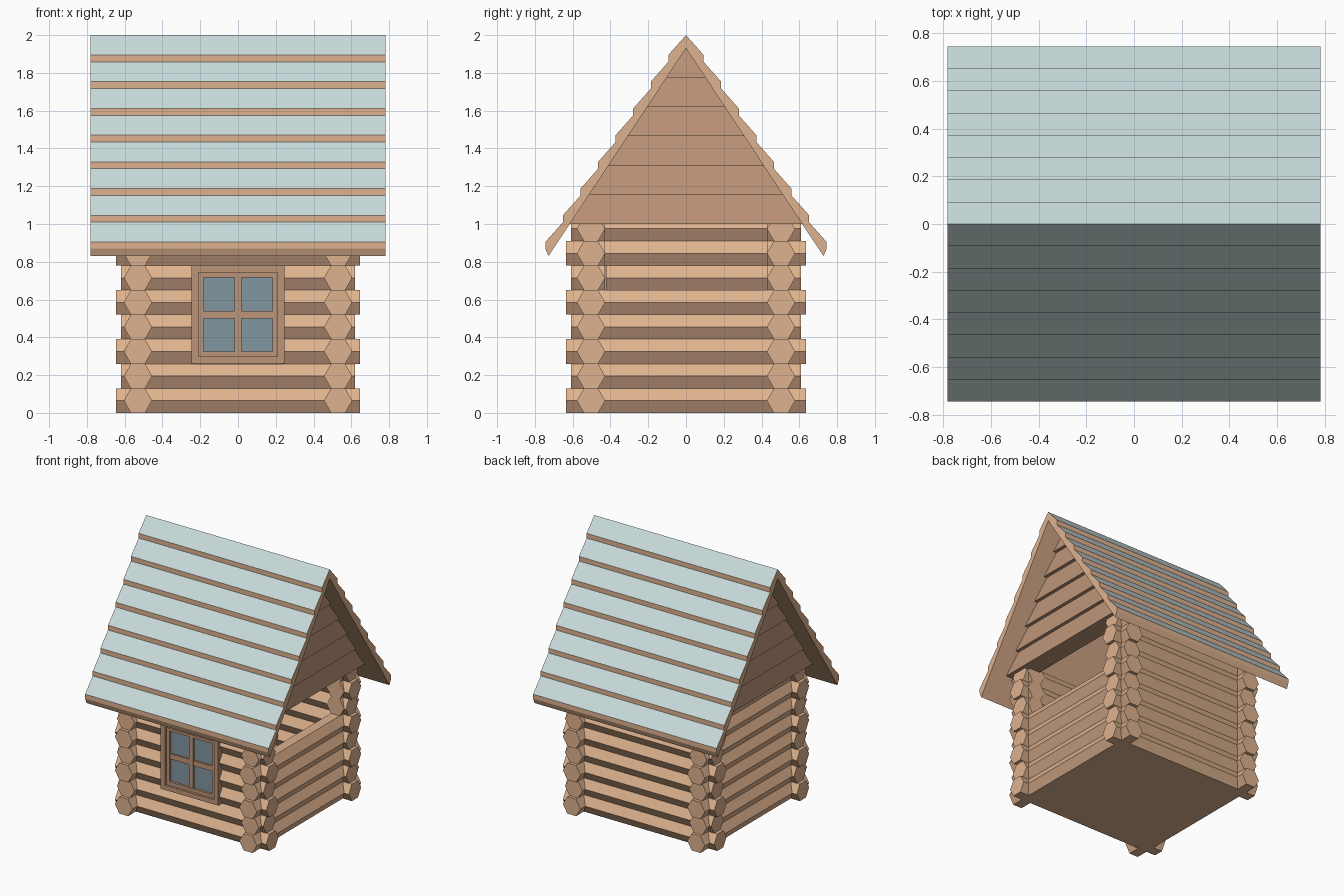
import bpy, bmesh, math

cube = bpy.data.objects.get("Cube")
if cube:
    bpy.data.objects.remove(cube, do_unlink=True)


def material(name, rgb):
    linear = [(c / 255 / 12.92) if c < 11 else ((c / 255 + 0.055) / 1.055) ** 2.4 for c in rgb]
    m = bpy.data.materials.new(name)
    m.use_nodes = True
    m.diffuse_color = (*linear, 1)
    m.node_tree.nodes["Principled BSDF"].inputs["Base Color"].default_value = (*linear, 1)
    return m


WOOD = material("light wood", (222, 178, 143))
BROWN = material("brown boards", (190, 149, 120))
ROOF = material("pale blue roof", (201, 219, 219))
GLASS = material("window glass", (130, 150, 160))

PITCH, RADIUS = 0.13, 0.075      # log height and hexagon radius
WALL_X, WALL_Y = 0.53, 0.503     # wall centre lines
ROWS = 8


def prism(bm, profile, axis, a, b):
    """Extrude a closed (u, z) profile along x or y from a to b."""
    def place(t, u, z):
        return (t, u, z) if axis == "x" else (u, t, z)
    rings = [[bm.verts.new(place(t, u, z)) for u, z in profile] for t in (a, b)]
    bm.faces.new(rings[0])
    bm.faces.new(rings[1][::-1])
    n = len(profile)
    for i in range(n):
        j = (i + 1) % n
        bm.faces.new((rings[0][i], rings[1][i], rings[1][j], rings[0][j]))


def box(bm, x0, x1, y0, y1, z0, z1):
    prism(bm, [(y0, z0), (y1, z0), (y1, z1), (y0, z1)], "x", x0, x1)


def finish(name, bm, *mats):
    bmesh.ops.recalc_face_normals(bm, faces=bm.faces[:])
    mesh = bpy.data.meshes.new(name)
    bm.to_mesh(mesh)
    bm.free()
    for m in mats:
        mesh.materials.append(m)
    obj = bpy.data.objects.new(name, mesh)
    bpy.context.collection.objects.link(obj)
    return obj


def log_wall(name, axis, centre, half_length, gap_rows=(), gap=0):
    """Stack hexagonal logs; rows in gap_rows are split around an opening."""
    bm = bmesh.new()
    for row in range(ROWS):
        z = PITCH * (row + 0.5)
        hexagon = [(centre + RADIUS * math.cos(k * math.pi / 3),
                    z + PITCH / 2 * math.sin(k * math.pi / 3) / math.sin(math.pi / 3))
                   for k in range(6)]
        end = half_length - (0.025 if row % 2 else 0)
        if row in gap_rows:
            prism(bm, hexagon, axis, -end, -gap)
            prism(bm, hexagon, axis, gap, end)
        else:
            prism(bm, hexagon, axis, -end, end)
    return finish(name, bm, WOOD)


# Log walls: window in the front, large opening above a half wall on the left
log_wall("front_wall", "x", -WALL_Y, 0.645, range(2, 6), 0.235)
log_wall("back_wall", "x", WALL_Y, 0.645)
log_wall("right_wall", "y", -WALL_X, 0.635)
log_wall("left_half_wall", "y", WALL_X, 0.635, range(5, ROWS), WALL_Y - RADIUS)

# Floor
bm = bmesh.new()
box(bm, -WALL_X, WALL_X, -WALL_Y, WALL_Y, 0, 0.03)
finish("floor", bm, WOOD)

# Roof: stepped boards on both slopes, with painted upper faces
BOARDS, RUN, DROP, SLOPE_DROP = 8, 0.0931, 0.1415, 0.105
UNDER_TOP, UNDER_Y, UNDER_Z = 1.93, 0.728, 0.83
slope = []
for i in range(BOARDS):
    top = 2 - i * DROP
    if i:
        slope.append((i * RUN, top))
    slope.append(((i + 1) * RUN, top - SLOPE_DROP))
slope += [(BOARDS * RUN, 0.87), (UNDER_Y, UNDER_Z)]
outline = [(0, 2)] + slope + [(0, UNDER_TOP)] + [(-y, z) for y, z in reversed(slope)]
bm = bmesh.new()
prism(bm, outline, "x", -0.782, 0.782)
bmesh.ops.recalc_face_normals(bm, faces=bm.faces[:])
for f in bm.faces:
    f.material_index = 1 if f.normal.z > 0.3 else 0
finish("roof", bm, WOOD, ROOF)


# Gables: overlapping boards clipped to the roof slope
def gable(name, side):
    bm = bmesh.new()
    levels = [1.0 + 0.155 * k for k in range(7)]
    levels[-1] = UNDER_TOP
    for z0, z1 in zip(levels, levels[1:]):
        y0, y1 = [(UNDER_TOP - z) * UNDER_Y / (UNDER_TOP - UNDER_Z) + 0.003 for z in (z0, z1)]
        rings = []
        for x_low, x_high in ((0.5, 0.5), (0.648, 0.622)):
            rings.append([bm.verts.new((side * x, y, z)) for x, y, z in (
                (x_low, -y0, z0), (x_low, y0, z0), (x_high, y1, z1), (x_high, -y1, z1))])
        a, b = rings
        bm.faces.new(a)
        bm.faces.new(b[::-1])
        for i in range(4):
            j = (i + 1) % 4
            bm.faces.new((a[i], b[i], b[j], a[j]))
    finish(name, bm, BROWN)


gable("left_gable", 1)
gable("right_gable", -1)


# Window: casing, sash and glazing bars around the panes
def frame(name, half_w, z0, z1, width, y0, y1):
    bm = bmesh.new()
    for s in (-1, 1):
        x0, x1 = sorted((s * half_w, s * (half_w - width)))
        box(bm, x0, x1, y0, y1, z0, z1)
    inner = half_w - width
    box(bm, -inner, inner, y0, y1, z0, z0 + width)
    box(bm, -inner, inner, y0, y1, z1 - width, z1)
    finish(name, bm, BROWN)


frame("window_casing", 0.245, 0.262, 0.78, 0.036, -0.592, -0.42)
frame("window_sash", 0.209, 0.298, 0.744, 0.027, -0.575, -0.53)
bm = bmesh.new()
box(bm, -0.018, 0.018, -0.572, -0.535, 0.325, 0.717)
box(bm, -0.182, 0.182, -0.57, -0.537, 0.5, 0.54)
finish("window_bars", bm, BROWN)
bm = bmesh.new()
box(bm, -0.185, 0.185, -0.557, -0.549, 0.322, 0.72)
finish("window_panes", bm, GLASS)
